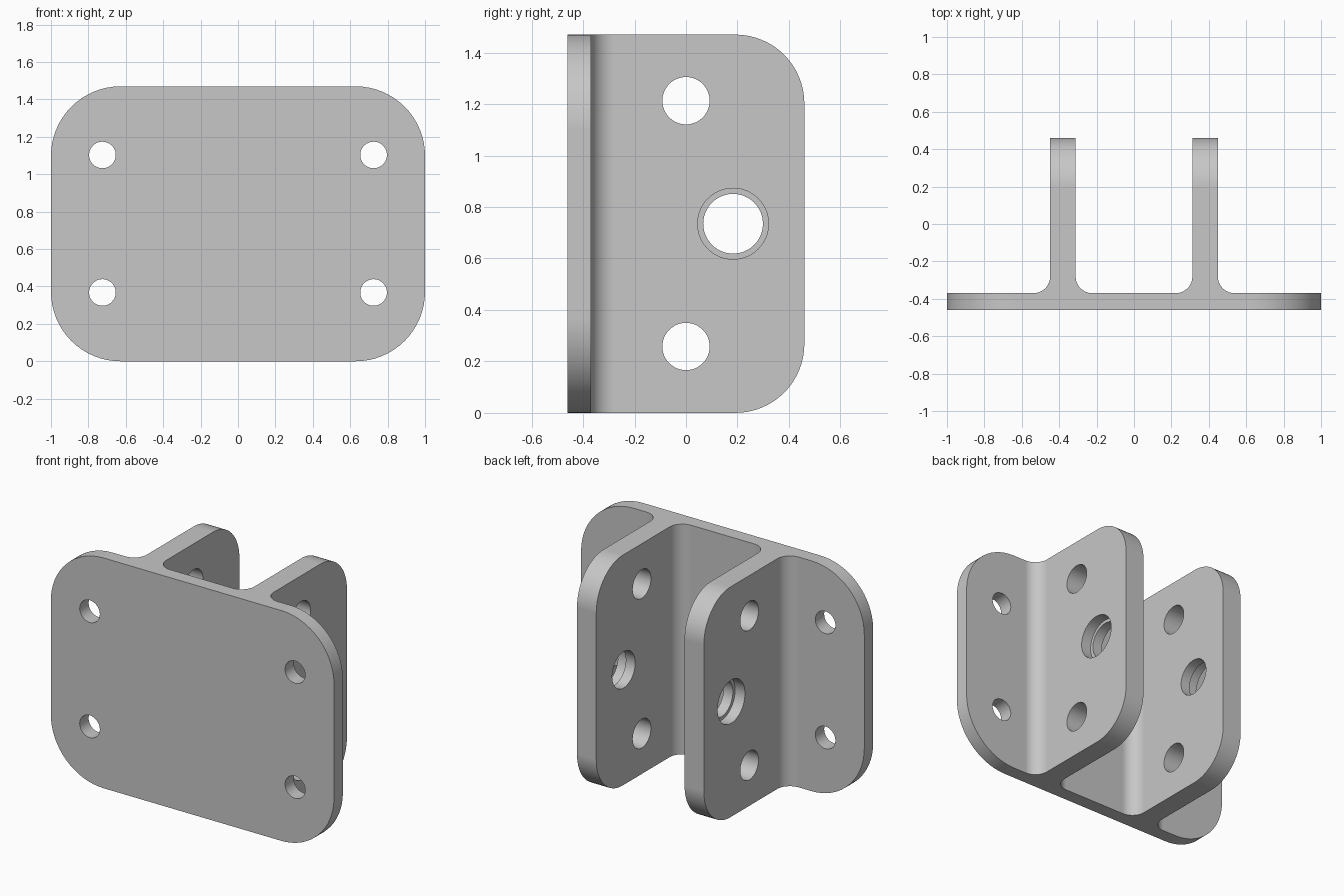
import bpy, bmesh, math
from mathutils import Vector

cube = bpy.data.objects.get("Cube")
if cube:
    bpy.data.objects.remove(cube, do_unlink=True)

HEIGHT = 1.47
FRONT, PLATE_BACK, EAR_BACK = -0.46, -0.37, 0.46
EAR_IN, EAR_OUT = 0.312, 0.448
FILLET = 0.09

grey = bpy.data.materials.new("plain_grey")
grey.use_nodes = True
colour = (0.57, 0.57, 0.57, 1)
grey.diffuse_color = colour
grey.node_tree.nodes["Principled BSDF"].inputs["Base Color"].default_value = colour


def arc(cx, cy, radius, start, end, steps=16):
    angles = [math.radians(start + (end - start) * i / steps) for i in range(steps + 1)]
    return [(cx + radius * math.cos(a), cy + radius * math.sin(a)) for a in angles]


def rounded_rect(a0, a1, b0, b1, r):
    return (arc(a1 - r, b1 - r, r, 0, 90) + arc(a0 + r, b1 - r, r, 90, 180)
            + arc(a0 + r, b0 + r, r, 180, 270) + arc(a1 - r, b0 + r, r, 270, 360))


def prism(name, outline, place, low, high):
    """Solid between two copies of an outline; place maps (a, b, depth) to xyz."""
    bm = bmesh.new()
    ends = [[bm.verts.new(place(a, b, d)) for a, b in outline] for d in (low, high)]
    for ring in ends:
        bm.faces.new(ring)
    count = len(outline)
    for i in range(count):
        j = (i + 1) % count
        bm.faces.new((ends[0][i], ends[0][j], ends[1][j], ends[1][i]))
    bmesh.ops.recalc_face_normals(bm, faces=bm.faces[:])
    mesh = bpy.data.meshes.new(name)
    bm.to_mesh(mesh)
    bm.free()
    mesh.materials.append(grey)
    obj = bpy.data.objects.new(name, mesh)
    bpy.context.collection.objects.link(obj)
    return obj


def combine(tool, operation):
    """Apply a boolean to the bracket and remove the tool."""
    tool.hide_render = True
    bpy.context.view_layer.objects.active = bracket
    mod = bracket.modifiers.new("shape", 'BOOLEAN')
    mod.operation = operation
    mod.solver = 'EXACT'
    mod.object = tool
    bpy.ops.object.modifier_apply(modifier=mod.name)
    bpy.data.objects.remove(tool, do_unlink=True)


def drill(centre, axis, radius, depth):
    turn = Vector(axis).to_track_quat('Z', 'Y').to_euler()
    bpy.ops.mesh.primitive_cylinder_add(vertices=48, radius=radius, depth=depth,
                                        location=centre, rotation=turn)
    cutter = bpy.context.object
    cutter.name = "hole_cutter"
    cutter.data.materials.append(grey)
    combine(cutter, 'DIFFERENCE')


# Bracket cross-section with filleted ears: right half, then mirrored
fillet_y = PLATE_BACK + FILLET
half = [(1.1, FRONT), (1.1, PLATE_BACK)]
half += arc(EAR_OUT + FILLET, fillet_y, FILLET, 270, 180)
half += [(EAR_OUT, EAR_BACK + 0.1), (EAR_IN, EAR_BACK + 0.1)]
half += arc(EAR_IN - FILLET, fillet_y, FILLET, 360, 270)
section = half + [(-x, y) for x, y in reversed(half)]
bracket = prism("bracket", section, lambda a, b, d: (a, b, d), -0.1, HEIGHT + 0.1)

# Rounded plate corners, seen along y
combine(prism("plate_envelope", rounded_rect(-1, 1, 0, HEIGHT, 0.372),
              lambda a, b, d: (a, d, b), -0.8, 0.8), 'INTERSECT')

# Rounded ear corners, seen along x
combine(prism("ear_envelope", rounded_rect(-1, EAR_BACK, 0, HEIGHT, 0.268),
              lambda a, b, d: (d, a, b), -1.3, 1.3), 'INTERSECT')

# Mounting holes in the plate
for x in (-0.725, 0.725):
    for z in (0.368, 1.103):
        drill((x, -0.41, z), (0, 1, 0), 0.071, 0.3)

# Side holes and stepped pin bore through both ears
for z in (0.258, 1.213):
    drill((0, 0, z), (1, 0, 0), 0.092, 1.5)
drill((0, 0.183, HEIGHT / 2), (1, 0, 0), 0.116, 1.5)
for side in (-1, 1):
    drill((side * (EAR_OUT + 0.03), 0.183, HEIGHT / 2), (1, 0, 0), 0.138, 0.2)

# Smooth arcs with crisp edges
bpy.ops.object.select_all(action='DESELECT')
bracket.select_set(True)
bpy.context.view_layer.objects.active = bracket
bpy.ops.object.shade_smooth_by_angle(angle=math.radians(30))
normals = bracket.modifiers.new("flat_face_normals", 'WEIGHTED_NORMAL')
normals.keep_sharp = True
